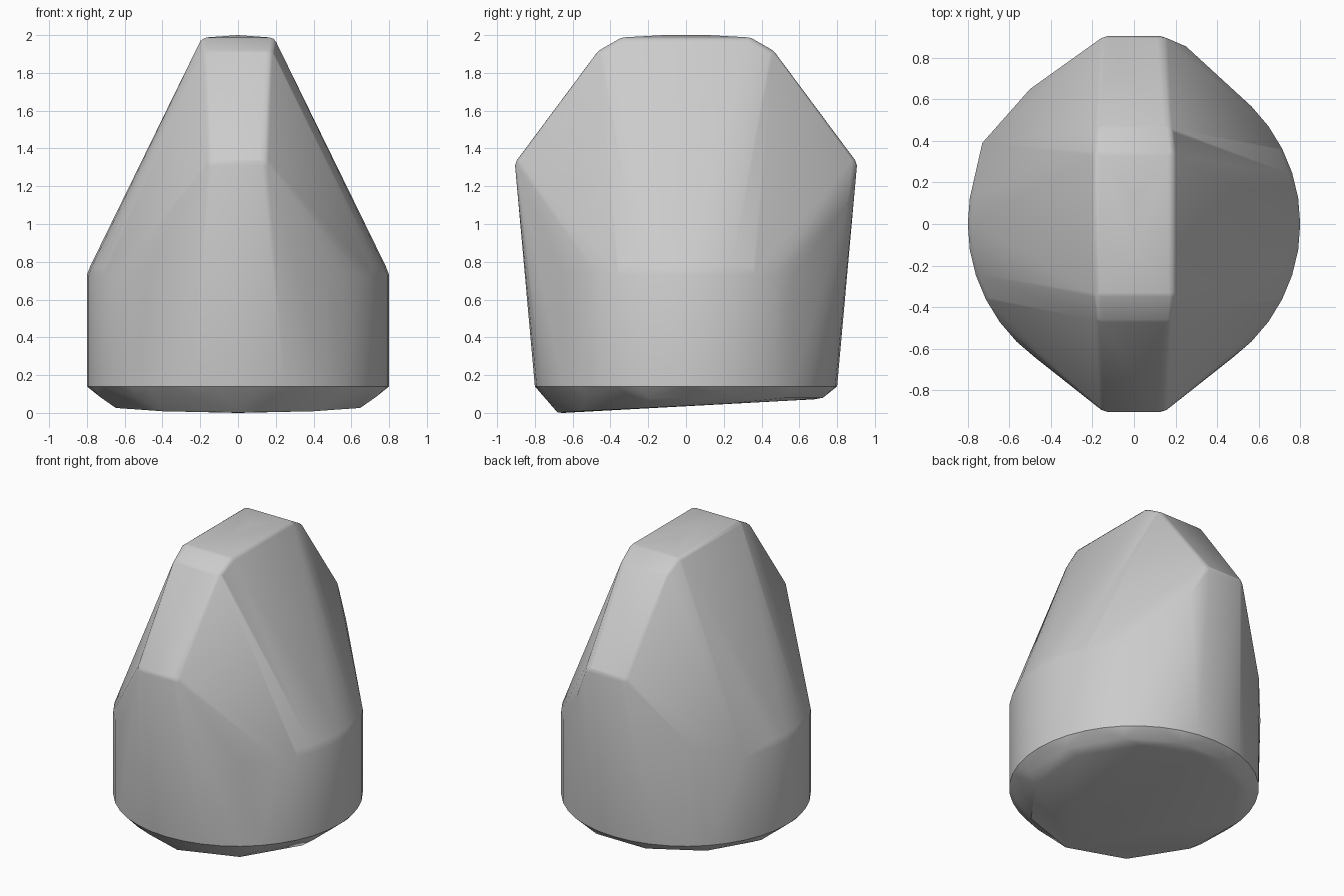
import bpy, bmesh, math
from mathutils import Vector

cube = bpy.data.objects.get("Cube")
if cube:
    bpy.data.objects.remove(cube, do_unlink=True)

# Plain grey surface
grey = bpy.data.materials.new("plain_grey")
grey.use_nodes = True
colour = (0.6, 0.6, 0.6, 1)
grey.diffuse_color = colour
grey.node_tree.nodes["Principled BSDF"].inputs["Base Color"].default_value = colour

bm = bmesh.new()


def ring(radius, height, count, start=0):
    """Horizontal circle of hull points."""
    for i in range(count):
        a = start + math.tau * i / count
        bm.verts.new((radius * math.cos(a), radius * math.sin(a), height(a)))


def soft_corner(x, y, z, r):
    """Small ball of hull points that rounds a corner."""
    ball = bmesh.ops.create_icosphere(bm, subdivisions=2, radius=r)["verts"]
    bmesh.ops.translate(bm, verts=ball, vec=Vector((x, y, z)))


# Round lower drum with a softened shoulder
ring(0.8, lambda a: 0.14, 40)
ring(0.8, lambda a: 0.73, 40)
ring(0.783, lambda a: 0.775, 40)

# Chamfered underside, lowest at the front
ring(0.75, lambda a: 0.08, 12, math.tau / 24)
ring(0.68, lambda a: 0.037 + 0.035 * math.sin(a), 10, -math.pi / 2)
bm.verts.new((0, -0.65, 0))

# Wedge ridge: rounded upper edge and front and back noses
for sx in (-1, 1):
    for sy in (-1, 1):
        soft_corner(sx * 0.165, sy * 0.33, 1.948, 0.04)
        soft_corner(sx * 0.155, sy * 0.44, 1.885, 0.04)
        soft_corner(sx * 0.125, sy * 0.85, 1.31, 0.055)
for y in (-0.12, 0.12):
    bm.verts.new((0, y, 2.0))

# Fuller shoulders at the back
bm.verts.new((0.25, 0.855, 1.1))
bm.verts.new((-0.5, 0.65, 0.85))
bm.verts.new((-0.73, 0.39, 0.74))

# Wrap everything in one convex skin
bmesh.ops.delete(bm, geom=bm.faces[:], context="FACES_ONLY")
hull = bmesh.ops.convex_hull(bm, input=bm.verts[:], use_existing_faces=False)
spare = {v for v in hull["geom_interior"] + hull["geom_unused"]
         if isinstance(v, bmesh.types.BMVert)}
bmesh.ops.delete(bm, geom=list(spare), context="VERTS")
loose = [e for e in bm.edges if not e.link_faces]
bmesh.ops.delete(bm, geom=loose, context="EDGES")
bmesh.ops.recalc_face_normals(bm, faces=bm.faces[:])

mesh = bpy.data.meshes.new("wedge_body")
bm.to_mesh(mesh)
bm.free()
mesh.materials.append(grey)
body = bpy.data.objects.new("wedge_body", mesh)
bpy.context.collection.objects.link(body)
bpy.context.view_layer.objects.active = body
body.select_set(True)
bpy.ops.object.shade_smooth_by_angle(angle=math.radians(30))
